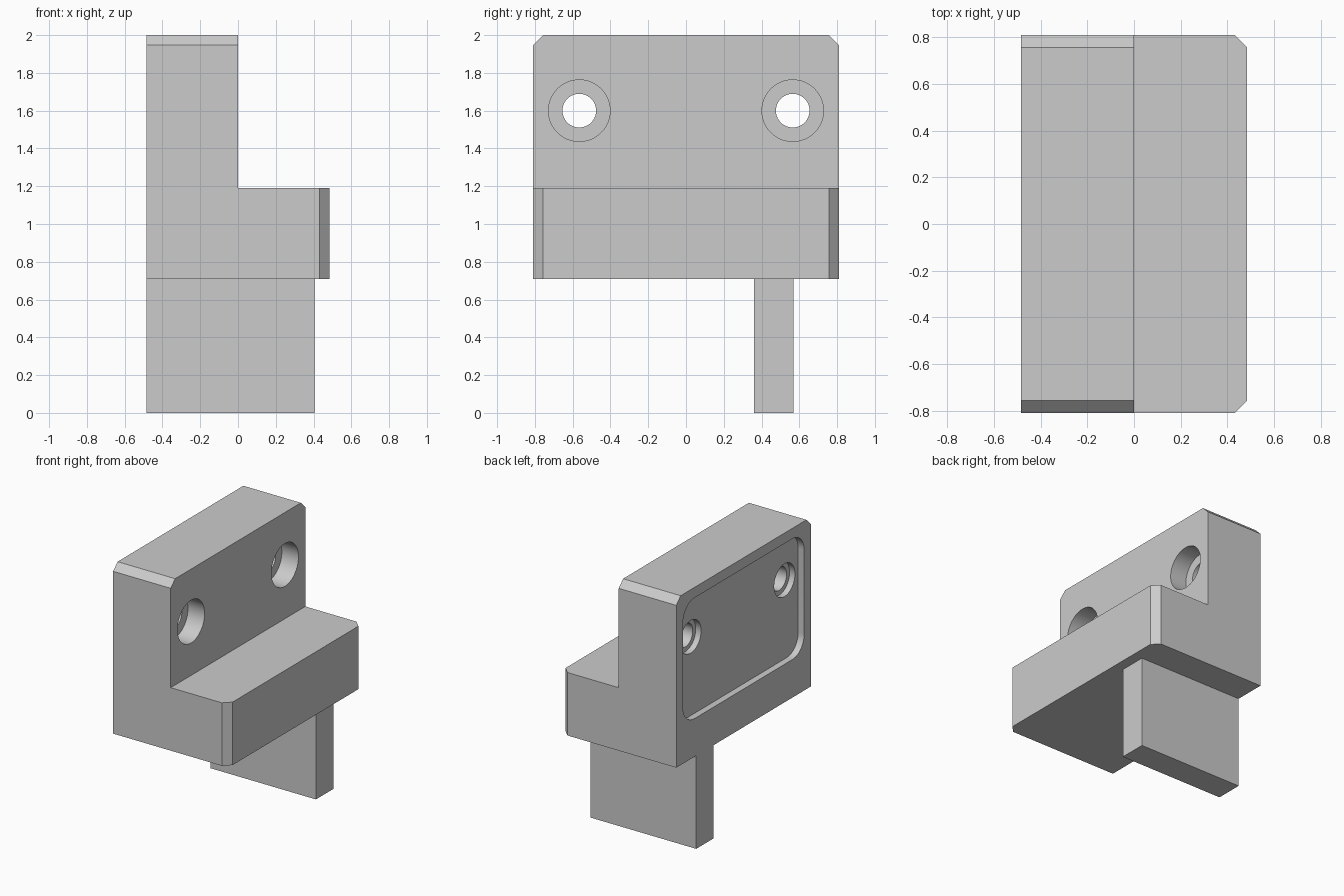
import bpy, bmesh
from math import radians
from mathutils import Matrix, Vector

if "Cube" in bpy.data.objects:
    bpy.data.objects.remove(bpy.data.objects["Cube"])

grey = bpy.data.materials.new("plain_grey")
grey.use_nodes = True
grey.diffuse_color = (0.6, 0.6, 0.6, 1)
grey.node_tree.nodes["Principled BSDF"].inputs["Base Color"].default_value = (0.6, 0.6, 0.6, 1)

BACK, FRONT, SIDE = -0.485, 0.485, 0.81
BASE, LEDGE, TOP = 0.71, 1.19, 2.0


def finish(bm, name):
    bmesh.ops.recalc_face_normals(bm, faces=bm.faces)
    mesh = bpy.data.meshes.new(name)
    bm.to_mesh(mesh)
    bm.free()
    mesh.materials.append(grey)
    obj = bpy.data.objects.new(name, mesh)
    bpy.context.collection.objects.link(obj)
    return obj


def box(name, low, high, radius=0):
    """Box between two corners, optionally rounding the edges along x."""
    low, high = Vector(low), Vector(high)
    bm = bmesh.new()
    bmesh.ops.create_cube(bm, size=1)
    for v in bm.verts:
        v.co = (low + high) / 2 + v.co * (high - low)
    if radius:
        along_x = [e for e in bm.edges if abs(e.verts[0].co.x - e.verts[1].co.x) > 1e-4]
        bmesh.ops.bevel(bm, geom=along_x, offset=radius, segments=10,
                        profile=0.5, affect='EDGES')
    return finish(bm, name)


def bore(name, y, z, radius, x0, x1):
    """Cylinder along x."""
    bm = bmesh.new()
    place = Matrix.Translation(((x0 + x1) / 2, y, z)) @ Matrix.Rotation(radians(90), 4, 'Y')
    bmesh.ops.create_cone(bm, cap_ends=True, segments=64, radius1=radius,
                          radius2=radius, depth=x1 - x0, matrix=place)
    return finish(bm, name)


def combine(target, other, operation):
    mod = target.modifiers.new(operation.lower(), 'BOOLEAN')
    mod.operation, mod.object, mod.solver = operation, other, 'EXACT'
    bpy.context.view_layer.objects.active = target
    bpy.ops.object.modifier_apply(modifier=mod.name)
    bpy.data.objects.remove(other)


# L-shaped body: profile swept along y
bm = bmesh.new()
profile = [(BACK, BASE), (FRONT, BASE), (FRONT, LEDGE), (0, LEDGE), (0, TOP), (BACK, TOP)]
face = bm.faces.new([bm.verts.new((x, -SIDE, z)) for x, z in profile])
swept = bmesh.ops.extrude_face_region(bm, geom=[face])["geom"]
bmesh.ops.translate(bm, vec=(0, 2 * SIDE, 0),
                    verts=[g for g in swept if isinstance(g, bmesh.types.BMVert)])

# Chamfers on the wall's top ends and the ledge's front corners
corners = []
for e in bm.edges:
    a, b = (v.co for v in e.verts)
    if abs(a.y - b.y) < 1e-4 and (min(a.z, b.z) > TOP - 1e-3 or min(a.x, b.x) > FRONT - 1e-3):
        corners.append(e)
bmesh.ops.bevel(bm, geom=corners, offset=0.053, segments=1, affect='EDGES')
bracket = finish(bm, "bracket")

# Hanging tab below the body
combine(bracket, box("tab", (BACK, 0.36, 0), (0.405, 0.57, BASE + 0.1)), 'UNION')

# Shallow rounded pocket in the rear face
combine(bracket, box("pocket", (BACK - 0.1, -0.73, 1.0), (BACK + 0.05, 0.73, 1.92), 0.14),
        'DIFFERENCE')

# Screw holes, counterbored from both sides
for y in (-0.565, 0.565):
    for radius, x0, x1 in ((0.089, -0.6, 0.1), (0.163, -0.14, 0.1), (0.125, -0.6, -0.39)):
        combine(bracket, bore("bore", y, 1.6, radius, x0, x1), 'DIFFERENCE')

bpy.ops.object.select_all(action='DESELECT')
bracket.select_set(True)
bpy.context.view_layer.objects.active = bracket
bpy.ops.object.shade_smooth_by_angle(angle=radians(30))
